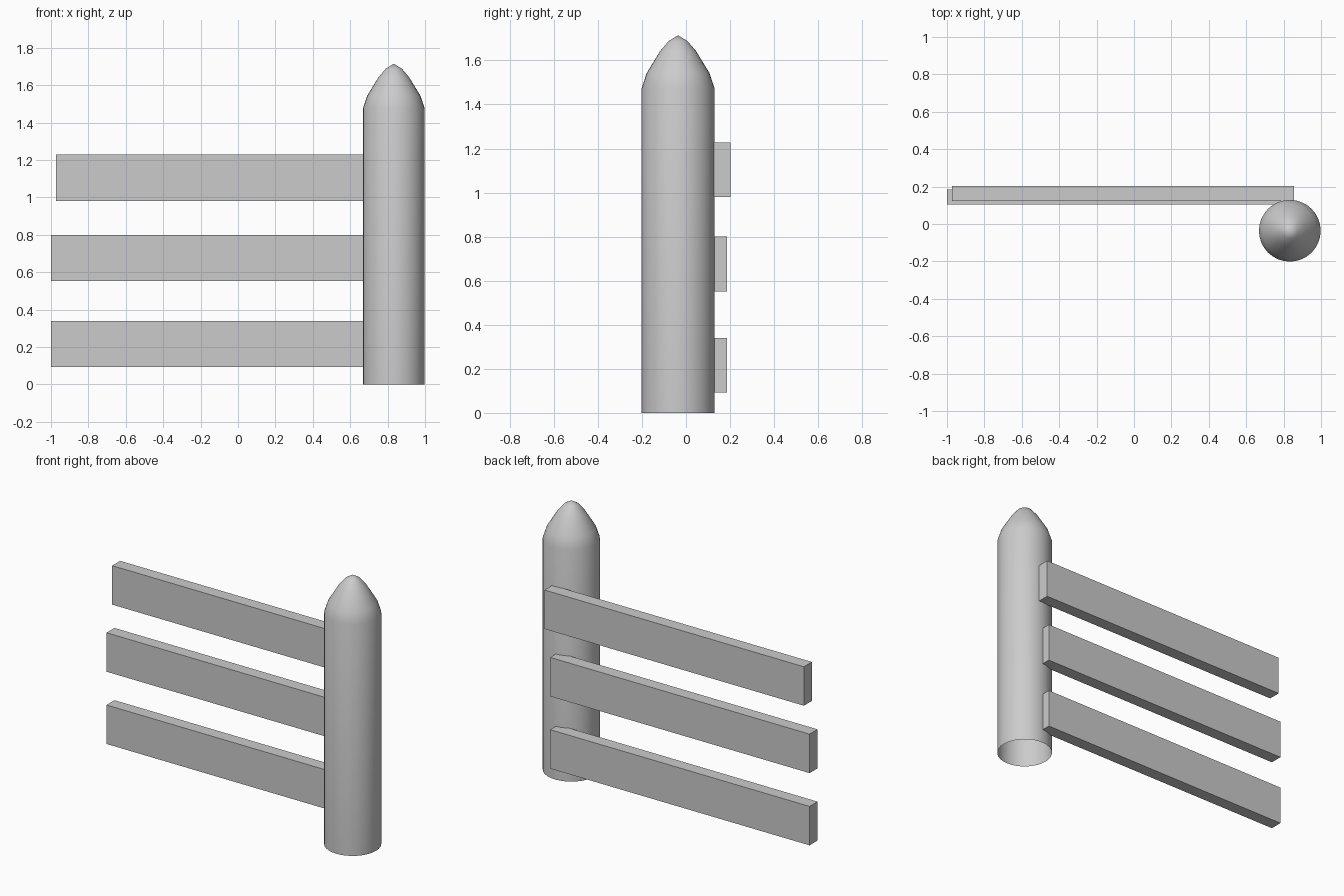
import bpy, bmesh, math
from mathutils import Matrix

if "Cube" in bpy.data.objects:
    bpy.data.objects.remove(bpy.data.objects["Cube"])


def make_object(name, bm):
    mesh = bpy.data.meshes.new(name)
    bm.to_mesh(mesh)
    bm.free()
    obj = bpy.data.objects.new(name, mesh)
    bpy.context.collection.objects.link(obj)
    return obj


def plank(name, x0, y0, z0):
    length, thick, height = 1.827, 0.08, 0.248
    bm = bmesh.new()
    centre = (x0 + length / 2, y0 + thick / 2, z0 + height / 2)
    bmesh.ops.create_cube(bm, size=1, matrix=Matrix.Translation(centre)
                          @ Matrix.Diagonal((length, thick, height, 1)))
    return make_object(name, bm)


# Round post with a pointed tip, open underneath
profile = [(0.165, 0), (0.165, 1.475), (0.143, 1.542), (0.082, 1.642),
           (0.043, 1.688), (0, 1.714)]
bm = bmesh.new()
verts = [bm.verts.new((r, 0, z)) for r, z in profile]
edges = [bm.edges.new(pair) for pair in zip(verts, verts[1:])]
bmesh.ops.spin(bm, geom=verts + edges, cent=(0, 0, 0), axis=(0, 0, 1),
               angle=math.tau, steps=32)
bmesh.ops.remove_doubles(bm, verts=bm.verts, dist=1e-4)
bmesh.ops.recalc_face_normals(bm, faces=bm.faces)
if sum(f.normal.dot(f.calc_center_median()) for f in bm.faces) < 0:
    bmesh.ops.reverse_faces(bm, faces=bm.faces)
post = make_object("post", bm)
post.location = (0.833, -0.036, 0)
bpy.context.view_layer.objects.active = post
post.select_set(True)
bpy.ops.object.shade_smooth_by_angle(angle=math.radians(40))

# Three rails behind the post; the top one is shifted slightly
plank("lower_rail", -1.0, 0.105, 0.092)
plank("middle_rail", -1.0, 0.105, 0.552)
plank("top_rail", -0.972, 0.122, 0.98)
